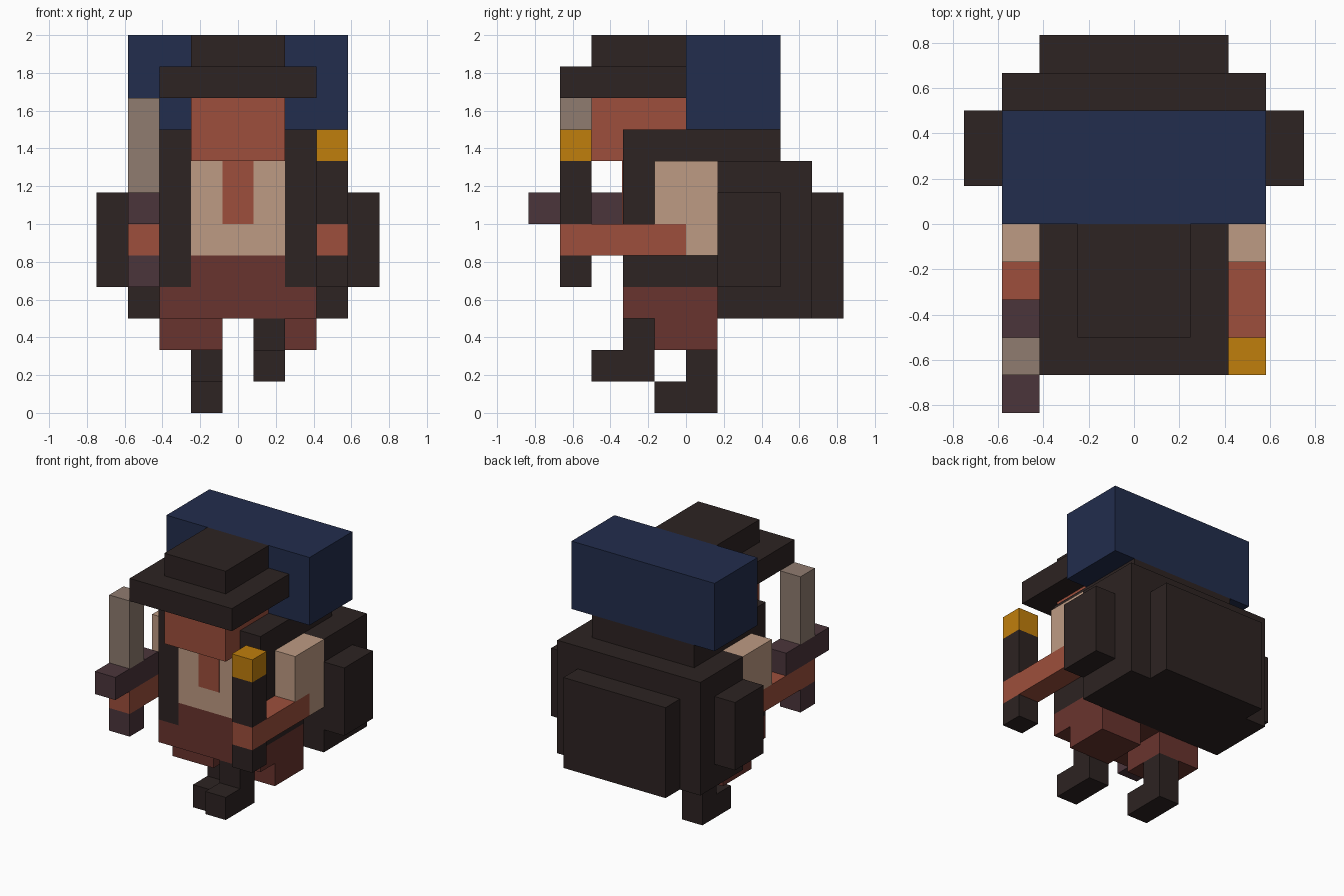
import bpy
import bmesh
from mathutils import Vector

default_cube = bpy.data.objects.get("Cube")
if default_cube:
    bpy.data.objects.remove(default_cube, do_unlink=True)

U = 1 / 6  # size of one block


def linear(c):
    return c / 12.92 if c <= 0.04045 else ((c + 0.055) / 1.055) ** 2.4


def make_material(name, hex_code):
    rgb = [linear(int(hex_code[i:i + 2], 16) / 255) for i in (0, 2, 4)]
    mat = bpy.data.materials.new(name)
    mat.use_nodes = True
    mat.diffuse_color = (*rgb, 1)
    bsdf = next(n for n in mat.node_tree.nodes if n.type == 'BSDF_PRINCIPLED')
    bsdf.inputs["Base Color"].default_value = (*rgb, 1)
    return mat


DARK = make_material("dark leather", "2D2322")
BLUE = make_material("blue cloth", "222D4D")
SKIN = make_material("tanned skin", "9D4F3C")
SHIRT = make_material("beige linen", "BE9B83")
TROUSER = make_material("red brown cloth", "69342E")
HILT = make_material("dull purple", "4B353B")
BLADE = make_material("grey blade", "907C70")
FLAME = make_material("amber flame", "C07E0C")


def box(name, mat, x, y, z):
    """Box from (min, max) ranges given in blocks."""
    low, high = (Vector(p) * U for p in zip(x, y, z))
    size, mid = high - low, (low + high) / 2
    bm = bmesh.new()
    bmesh.ops.create_cube(bm, size=1)
    for v in bm.verts:
        v.co = Vector(a * b for a, b in zip(v.co, size))
    mesh = bpy.data.meshes.new(name)
    bm.to_mesh(mesh)
    bm.free()
    mesh.materials.append(mat)
    obj = bpy.data.objects.new(name, mesh)
    obj.location = mid
    bpy.context.collection.objects.link(obj)
    return obj


def pair(name, mat, x, y, z):
    """The same box on the left (+x) and right (-x) sides."""
    box("left_" + name, mat, x, y, z)
    box("right_" + name, mat, (-x[1], -x[0]), y, z)


# Head and hat
box("head", SKIN, (-1.5, 1.5), (-3, 0), (8, 10))
box("hat_brim", DARK, (-2.5, 2.5), (-4, 0), (10, 11))
box("hat_crown", DARK, (-1.5, 1.5), (-3, 0), (11, 12))

# Coat, shirt and open neck
box("coat_yoke", DARK, (-2.5, 2.5), (-2, 3), (8, 9))
box("coat_back", DARK, (-1.5, 1.5), (-1, 1), (4, 8))
pair("coat_front", DARK, (1.5, 2.5), (-2, 1), (4, 8))
box("shirt", SHIRT, (-1.5, 1.5), (-2, -1), (5, 8))
box("open_neck", SKIN, (-0.5, 0.5), (-2.03, -1.9), (6, 8))

# Trousers
box("trouser_waist", TROUSER, (-1.5, 1.5), (-2, -1), (4, 5))
box("trouser_hips", TROUSER, (-2.5, 2.5), (-2, 1), (3, 4))
pair("trouser_leg", TROUSER, (0.5, 2.5), (-1, 1), (2, 3))

# Boots, with the left one lifted in a stride
for side, x, heel, ground in (("left", 0.5, -1, 1), ("right", -1.5, 1, 0)):
    box(side + "_shin", DARK, (x, x + 1), (heel - 1, heel), (ground + 1, ground + 2))
    box(side + "_boot", DARK, (x, x + 1), (heel - 2, heel), (ground, ground + 1))

# Arms
pair("sleeve", SHIRT, (2.5, 3.5), (-1, 1), (6, 8))
pair("elbow", SHIRT, (2.5, 3.5), (0, 1), (5, 6))
pair("forearm", SKIN, (2.5, 3.5), (-4, 0), (5, 6))

# Torch in the left hand
torch_x, grip_y = (2.5, 3.5), (-4, -3)
box("torch_end", DARK, torch_x, grip_y, (4, 5))
box("torch_shaft", DARK, torch_x, grip_y, (6, 8))
box("torch_flame", FLAME, torch_x, grip_y, (8, 9))

# Short sword in the right hand
sword_x = (-3.5, -2.5)
box("sword_pommel", HILT, sword_x, grip_y, (4, 5))
box("sword_guard", HILT, sword_x, (-5, -2), (6, 7))
box("sword_blade", BLADE, sword_x, grip_y, (7, 10))

# Backpack with pockets and bedroll
box("backpack", DARK, (-3.5, 3.5), (1, 4), (3, 8))
box("back_pocket", DARK, (-2.5, 2.5), (4, 5), (3, 7))
pair("side_pocket", DARK, (3.5, 4.5), (1, 3), (4, 7))
box("bedroll", BLUE, (-3.5, 3.5), (0, 3), (9, 12))
